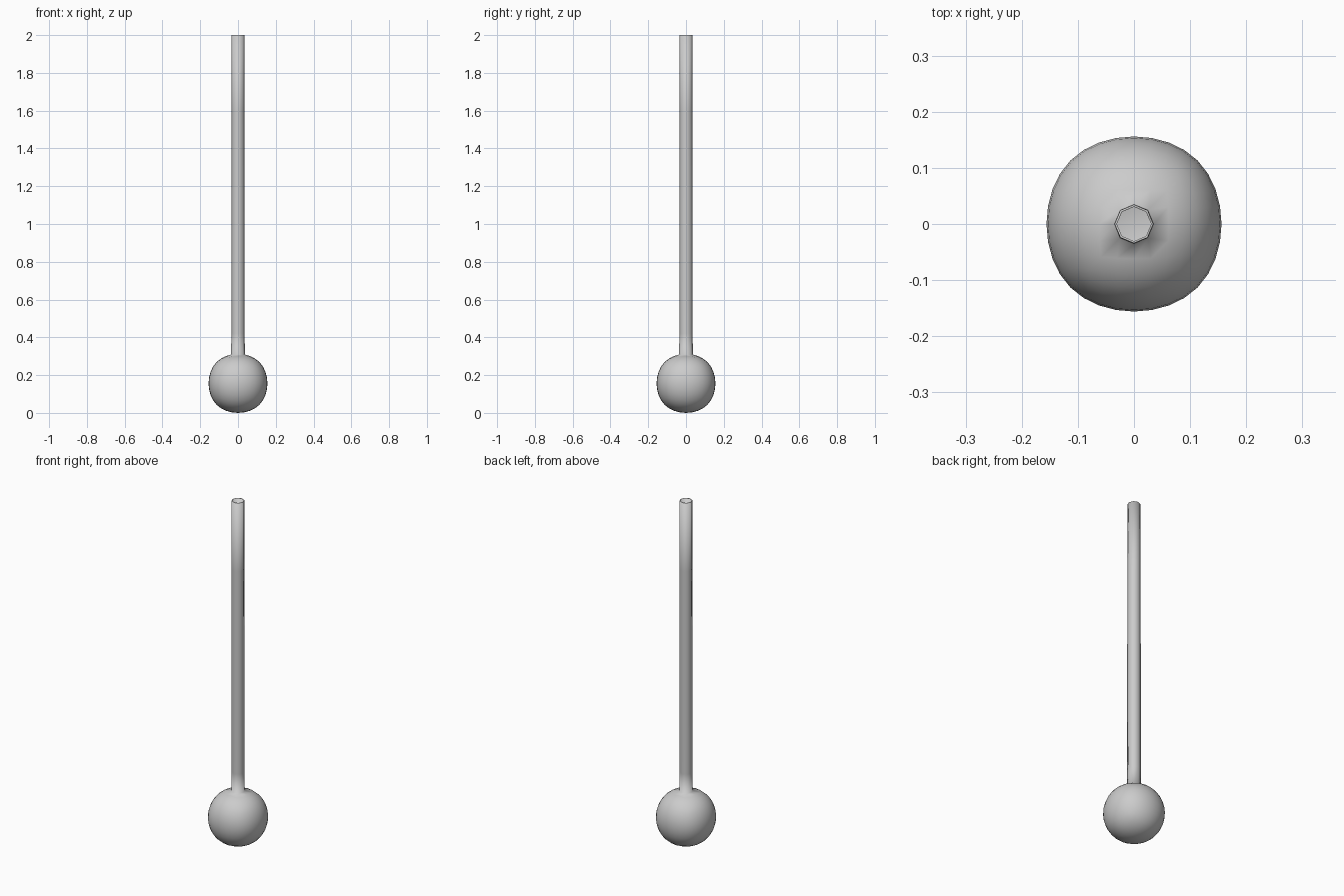
import bpy, bmesh, math

if "Cube" in bpy.data.objects:
    bpy.data.objects.remove(bpy.data.objects["Cube"])

BULB_R = 0.156    # half width of the bulb
NECK_R = 0.036    # octagonal tube radius

# bulb: cube rounded by subdivision into a 32-segment ball
bpy.ops.mesh.primitive_cube_add(size=2)
flask = bpy.context.object
flask.name = "bulb_and_tube"
sub = flask.modifiers.new("round", 'SUBSURF')
sub.levels = 3
bpy.ops.object.modifier_apply(modifier=sub.name)

bm = bmesh.new()
bm.from_mesh(flask.data)
s = BULB_R / max(v.co.x for v in bm.verts)
for v in bm.verts:
    v.co *= s
    v.co.z += BULB_R

# open the top of the bulb, leaving an eight-sided hole
bmesh.ops.delete(bm, geom=[max(bm.verts, key=lambda v: v.co.z)], context='VERTS')
ring = [e for e in bm.edges if e.is_boundary]


def place_ring(edges, radius, z=None):
    for v in {v for e in edges for v in e.verts}:
        a = round(math.atan2(v.co.y, v.co.x) / (math.pi / 4)) * math.pi / 4
        v.co.x, v.co.y = radius * math.cos(a), radius * math.sin(a)
        if z is not None:
            v.co.z = z


# tube: extrude the hole upward, open at the top
place_ring(ring, NECK_R)
for radius, z in [(0.0355, 0.42), (0.035, 1.2), (0.0345, 1.6), (0.0345, 2.0)]:
    out = bmesh.ops.extrude_edge_only(bm, edges=ring)["geom"]
    ring = [g for g in out if isinstance(g, bmesh.types.BMEdge)]
    place_ring(ring, radius, z)
bmesh.ops.recalc_face_normals(bm, faces=bm.faces)
bm.to_mesh(flask.data)
bm.free()
bpy.ops.object.shade_smooth()

# thin wall
wall = flask.modifiers.new("wall", 'SOLIDIFY')
wall.thickness = 0.004
wall.offset = -1
